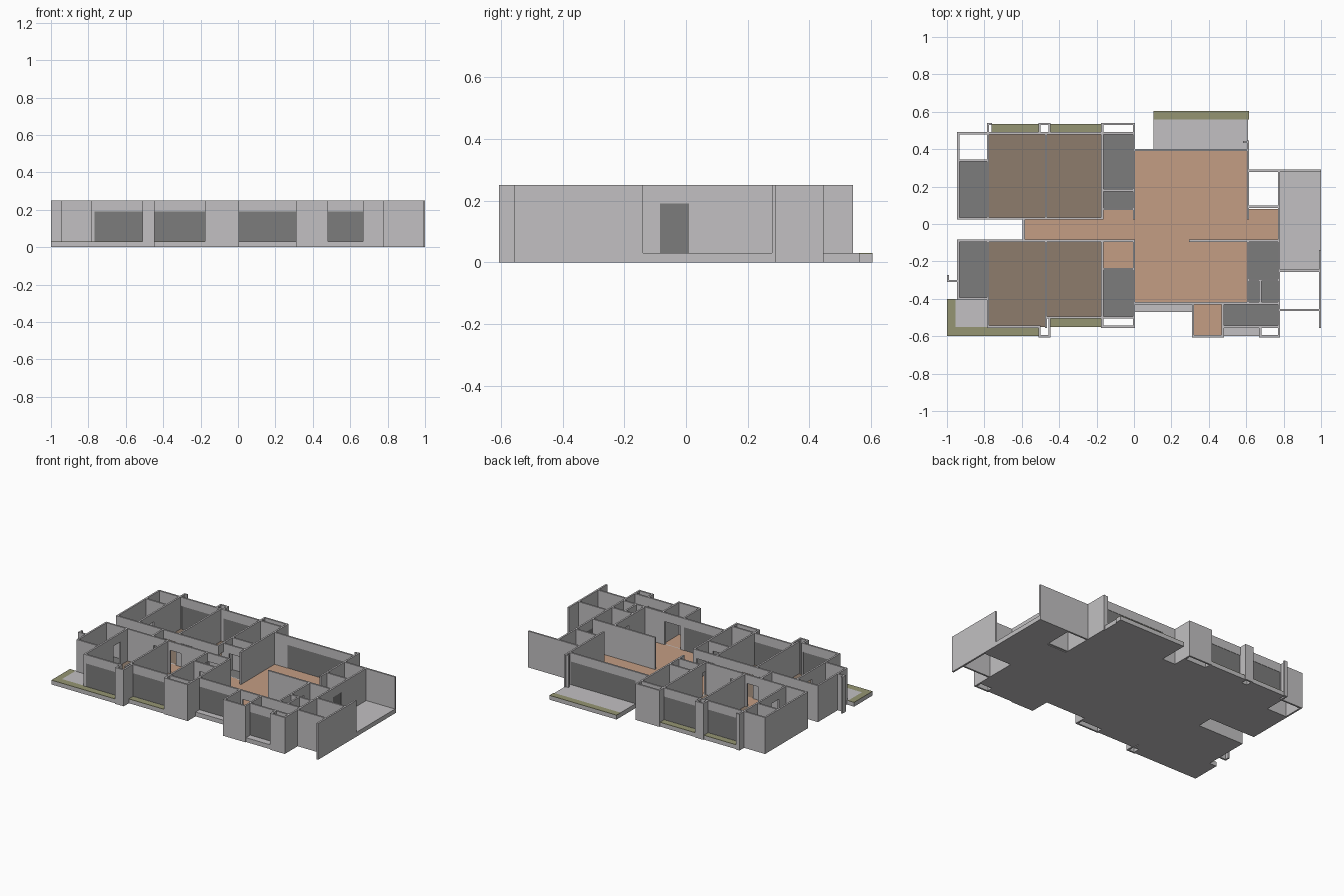
import bpy, bmesh

cube = bpy.data.objects.get("Cube")
if cube:
    bpy.data.objects.remove(cube)

SLAB, HEAD, TOP = 0.03, 0.19, 0.25   # floor level, opening head, wall top
THICK, GLASS, SKIN = 0.012, 0.008, 0.003


def material(name, colour):
    m = bpy.data.materials.new(name)
    m.use_nodes = True
    m.diffuse_color = (*colour, 1)
    m.node_tree.nodes["Principled BSDF"].inputs["Base Color"].default_value = (*colour, 1)
    return m


PLASTER = material("plaster grey", (.54, .53, .54))
OAK = material("warm oak", (.55, .34, .23))
WALNUT = material("dull walnut", (.27, .20, .15))
TILE = material("dark grey", (.2, .2, .2))
OLIVE = material("olive", (.3, .3, .17))


class Part:
    """Collects boxes into one mesh object."""

    def __init__(self, name, mat):
        self.name, self.mat, self.bm = name, mat, bmesh.new()

    def box(self, x0, x1, y0, y1, z0, z1):
        made = bmesh.ops.create_cube(self.bm, size=1)["verts"]
        for v in made:
            v.co.x = x1 if v.co.x > 0 else x0
            v.co.y = y1 if v.co.y > 0 else y0
            v.co.z = z1 if v.co.z > 0 else z0

    def finish(self):
        mesh = bpy.data.meshes.new(self.name)
        self.bm.to_mesh(mesh)
        self.bm.free()
        mesh.materials.append(self.mat)
        obj = bpy.data.objects.new(self.name, mesh)
        bpy.context.collection.objects.link(obj)


slab = Part("floor_slab", PLASTER)
walls = Part("walls", PLASTER)
panes = Part("window_panes", TILE)
floors = {
    "oak": Part("living_floor", OAK),
    "walnut": Part("bedroom_floor", WALNUT),
    "tile": Part("tiled_floor", TILE),
    "olive": Part("planting_strips", OLIVE),
}


def floor(kind, x0, x1, y0, y1):
    """Slab with a thin coloured finish, or bare plaster."""
    finish = floors.get(kind)
    slab.box(x0, x1, y0, y1, 0, SLAB - SKIN if finish else SLAB)
    if finish:
        finish.box(x0, x1, y0, y1, SLAB - SKIN, SLAB)


def wall(axis, pos, start, end, openings):
    """Straight wall with openings given as (from, to, glazed)."""
    def put(part, a, b, z0, z1, thick):
        lo, hi = pos - thick / 2, pos + thick / 2
        if axis == "x":
            part.box(a, b, lo, hi, z0, z1)
        else:
            part.box(lo, hi, a, b, z0, z1)
    at, end = start - THICK / 2, end + THICK / 2
    for a, b, glazed in openings:
        put(walls, at, a, 0, TOP, THICK)
        put(walls, a, b, 0, SLAB, THICK)
        put(walls, a, b, HEAD, TOP, THICK)
        if glazed:
            put(panes, a, b, SLAB, HEAD, GLASS)
        at = b
    put(walls, at, end, 0, TOP, THICK)


def wall_x(y, x0, x1, *openings):
    wall("x", y, x0, x1, openings)


def wall_y(x, y0, y1, *openings):
    wall("y", x, y0, y1, openings)


# Grid lines, west to east
EDGE_W, BATH_W, BED_W, HALL_W, BED_M, BED_E = -1, -.94, -.78, -.59, -.47, -.17
LIV_W, ENT_W, ENT_E, LIV_E, SHAFT, KIT_E, EDGE_E = 0, .315, .475, .61, .675, .775, .994
PIER_W, PIER_E = -.505, -.452
# Grid lines, south to north
EDGE_S, FRONT, BED_S, LIV_S, BATH_S, HALL_S = -.6, -.55, -.5, -.424, -.4, -.09
HALL_N, ALC_N, BATH_N, LIV_N, BED_N, BACK = .03, .08, .34, .395, .485, .535
LOBBY, CLOSET, DECK_N, DECK_S, SPUR, EDGE_N = -.24, .18, .285, -.25, -.46, .605

# Living floors
floor("oak", LIV_W, LIV_E, LIV_S, LIV_N)
floor("oak", HALL_W, LIV_W, HALL_S, HALL_N)
floor("oak", LIV_E, KIT_E, HALL_S, ALC_N)
floor("oak", BED_E, LIV_W, HALL_N, ALC_N)
floor("oak", BED_E, LIV_W, LOBBY, HALL_S)
floor("oak", ENT_W, ENT_E, EDGE_S, LIV_S)
# Bedroom floors
floor("walnut", BED_W, BED_E, HALL_N, BED_N)
floor("walnut", BED_W, BED_M, FRONT, HALL_S)
floor("walnut", BED_M, BED_E, BED_S, HALL_S)
# Tiled floors
floor("tile", BATH_W, BED_W, HALL_N, BATH_N)
floor("tile", BATH_W, BED_W, BATH_S, HALL_S)
floor("tile", BED_E, LIV_W, ALC_N, BED_N)
floor("tile", BED_E, LIV_W, BED_S, LOBBY)
floor("tile", LIV_E, KIT_E, LIV_S, HALL_S)
floor("tile", ENT_E, KIT_E, FRONT, LIV_S)
# Balconies, ledges and planting strips
STRIP_W, STRIP_N, BALC_W = -.955, .56, .105
floor("bare", STRIP_W, BED_W, FRONT, BATH_S)
floor("olive", EDGE_W, STRIP_W, EDGE_S, BATH_S)
floor("olive", STRIP_W, PIER_W, EDGE_S, FRONT)
floor("olive", PIER_E, BED_E, FRONT, BED_S)
floor("olive", -.762, PIER_W, BED_N, BACK)
floor("olive", PIER_E, BED_E, BED_N, BACK)
floor("bare", BALC_W, LIV_E, LIV_N, STRIP_N)
floor("olive", BALC_W, LIV_E + THICK / 2, STRIP_N, EDGE_N)
floor("bare", KIT_E, 1, DECK_S, DECK_N)
floor("bare", LIV_W, ENT_W, -.47, LIV_S)
floor("bare", ENT_E, SHAFT, EDGE_S, FRONT)

# North bedroom wing
wall_x(HALL_N, BATH_W, BED_E, (-.575, -.49, False), (-.45, -.365, False))
wall_x(BED_N, BATH_W, LIV_W, (-.765, PIER_W, True), (PIER_E, BED_E, True))
wall_x(BATH_N, BATH_W, BED_W)
wall_x(ALC_N, BED_E, LIV_W, (-.12, -.04, False))
wall_x(CLOSET, BED_E, LIV_W)
wall_y(BATH_W, HALL_N, BED_N)
wall_y(BED_W, HALL_N, BACK, (.11, .19, False))
wall_y(BED_M, HALL_N, BED_N)
wall_y(BED_E, HALL_N, BACK, (.038, .074, False))
wall_y(LIV_W, HALL_N, BACK)
wall_x(BACK, BED_E, LIV_W)
wall_x(BACK, BED_W, -.765)
wall_x(BACK, PIER_W, PIER_E)
wall_y(PIER_W, BED_N, BACK)
wall_y(PIER_E, BED_N, BACK)

# South bedroom wing
wall_x(HALL_S, BATH_W, LIV_W, (-.575, -.49, False), (-.45, -.365, False), (-.16, -.02, False))
wall_x(BATH_S, BATH_W, BED_W)
wall_x(FRONT, BED_W, PIER_W, (BED_W + THICK, PIER_W, True))
wall_x(BED_S, BED_M, LIV_W, (PIER_E, BED_E, True))
wall_x(LOBBY, BED_E, LIV_W, (-.12, -.04, False))
wall_y(BATH_W, BATH_S, HALL_S)
wall_y(BED_W, FRONT, HALL_S, (-.25, -.17, False))
wall_y(BED_M, FRONT, HALL_S)
wall_y(BED_E, FRONT, HALL_S, (-.19, -.11, False))
wall_y(LIV_W, FRONT, HALL_S)
wall_x(FRONT, BED_E, LIV_W)
wall_x(EDGE_S, PIER_W, PIER_E)
wall_y(PIER_W, EDGE_S, FRONT)
wall_y(PIER_E, EDGE_S, BED_S)
wall_y(HALL_W, HALL_S, HALL_N)
# Small screen on the west side
wall_x(-.305, EDGE_W + THICK, BATH_W)
wall_y(EDGE_W + THICK / 2, -.305, -.28)

# Living room and entrance
wall_x(LIV_N, LIV_W, LIV_E, (BALC_W, .595, True))
wall_x(LIV_S, LIV_W, KIT_E, (.006, ENT_W - THICK / 2, True), (.335, .455, False))
wall_y(LIV_E, HALL_N, .44)
wall_x(.438, .59, LIV_E)
wall_x(HALL_S, .3, KIT_E)
wall_y(ENT_W, EDGE_S, LIV_S)
wall_y(ENT_E, EDGE_S, LIV_S)
wall_x(EDGE_S, ENT_W, ENT_E)

# Kitchen and service rooms
wall_y(LIV_E, LIV_S, HALL_S, (-.24, -.16, False))
wall_y(KIT_E, EDGE_S, DECK_N, (HALL_S + THICK / 2, .01, True))
wall_x(FRONT, ENT_E, KIT_E, (ENT_E + THICK / 2, SHAFT - THICK / 2, True))
wall_x(EDGE_S, SHAFT, KIT_E)
wall_y(SHAFT, EDGE_S, FRONT)
wall_x(ALC_N + THICK, LIV_E, KIT_E)
wall_x(-.3, LIV_E, KIT_E, (.62, SHAFT, False))
wall_y(SHAFT, LIV_S, -.3)

# East terrace screens
wall_x(DECK_N, LIV_E, EDGE_E)
wall_x(DECK_S, KIT_E, EDGE_E)
wall_x(SPUR, KIT_E, EDGE_E)
wall_y(EDGE_E, FRONT, -.145)

for part in (slab, walls, panes, *floors.values()):
    part.finish()
